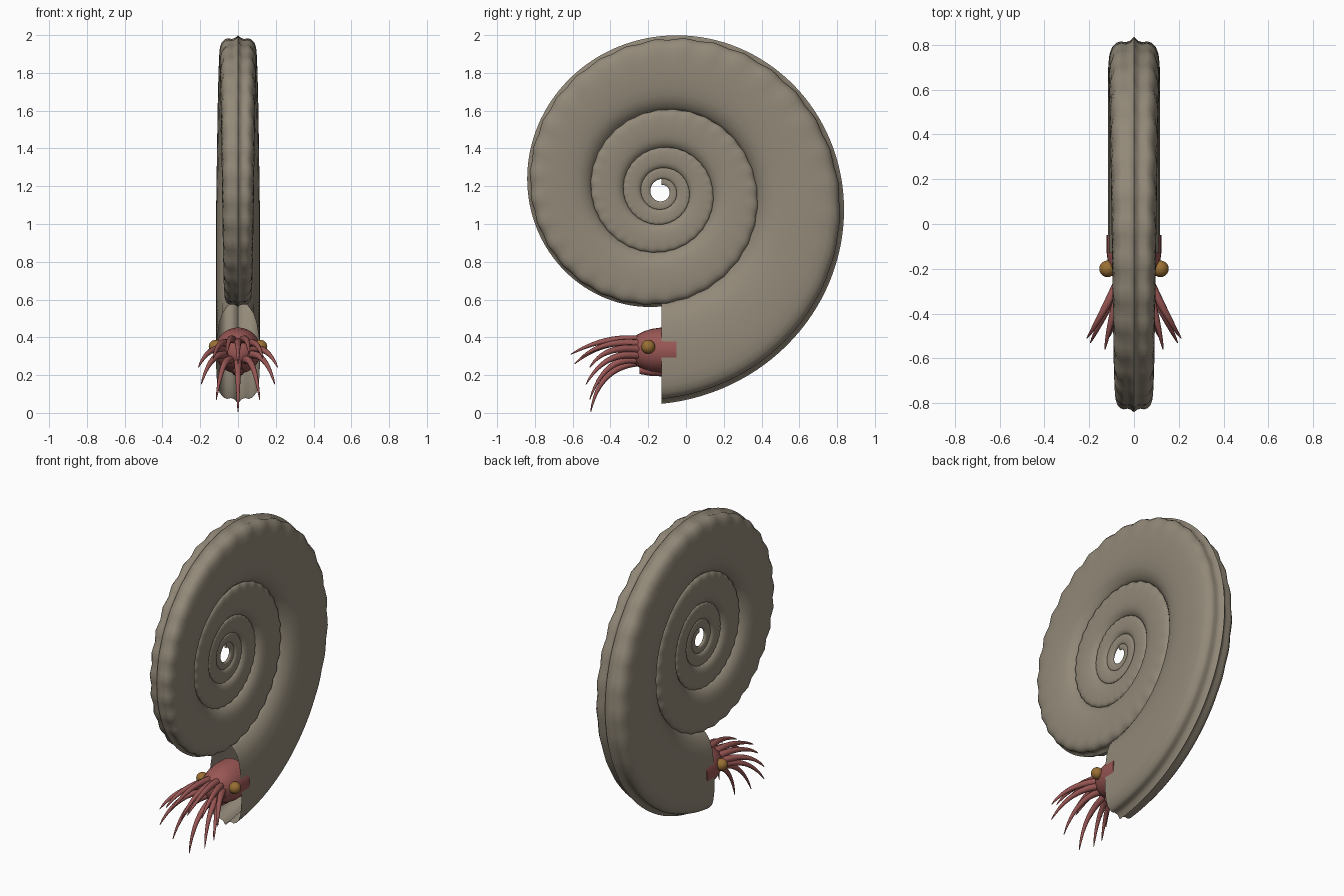
import bpy, bmesh, math
from mathutils import Vector

cube = bpy.data.objects.get("Cube")
if cube:
    bpy.data.objects.remove(cube, do_unlink=True)


def material(name, rgb):
    m = bpy.data.materials.new(name)
    m.use_nodes = True
    m.diffuse_color = (*rgb, 1)
    bsdf = next(n for n in m.node_tree.nodes if n.type == 'BSDF_PRINCIPLED')
    bsdf.inputs["Base Color"].default_value = (*rgb, 1)
    bsdf.inputs["Roughness"].default_value = 0.7
    return m


SHELL = material("shell tan", (0.29, 0.25, 0.19))
FLESH = material("flesh red", (0.32, 0.095, 0.09))
EYE = material("eye amber", (0.32, 0.16, 0.035))


def smooth(obj, angle):
    bpy.ops.object.select_all(action='DESELECT')
    obj.select_set(True)
    bpy.context.view_layer.objects.active = obj
    bpy.ops.object.shade_smooth_by_angle(angle=math.radians(angle))


def loft(name, rings, mat, cap_start=True, cap_end=True, angle=40):
    """Skin a list of closed rings of points."""
    bm = bmesh.new()
    loops = [[bm.verts.new(p) for p in ring] for ring in rings]
    for a, b in zip(loops, loops[1:]):
        for i in range(len(a)):
            j = (i + 1) % len(a)
            bm.faces.new((a[i], a[j], b[j], b[i]))
    if cap_start:
        bm.faces.new(loops[0][::-1])
    if cap_end:
        bm.faces.new(loops[-1])
    bmesh.ops.recalc_face_normals(bm, faces=bm.faces)
    mesh = bpy.data.meshes.new(name)
    bm.to_mesh(mesh)
    bm.free()
    mesh.materials.append(mat)
    obj = bpy.data.objects.new(name, mesh)
    bpy.context.collection.objects.link(obj)
    smooth(obj, angle)
    return obj


# Coiled shell: keeled cross-section swept along a growing spiral, open at the mouth
GROWTH, TURNS, STEPS, RIBS = 1.85, 4.5, 128, 32
CENTRE_Y, CENTRE_Z, MOUTH_R = -0.13, 1.17, 1.122
# (height from inner to outer edge, half width)
half = [(-0.04, 0.3), (0, 0.48), (0.07, 0.7), (0.17, 0.85), (0.3, 0.94),
        (0.45, 0.99), (0.6, 1), (0.72, 0.98), (0.82, 0.93), (0.89, 0.83),
        (0.935, 0.66), (0.95, 0.5), (0.94, 0.32), (0.955, 0.15)]
section = half + [(1, 0)] + [(u, -w) for u, w in reversed(half)]

rings = []
count = int(TURNS * STEPS)
for k in range(count + 1):
    t = TURNS - k / STEPS            # turns left before the mouth
    a = 2 * math.pi * t
    outer = MOUTH_R * GROWTH ** -t
    inner = outer / GROWTH
    width = min(0.119 * outer, 0.116)
    fade = min(1, max(0, (t - 0.12) / 0.25))
    wave = math.sin(RIBS * a) * fade
    ring = []
    for u, w in section:
        rib = max(0, min(1, (u - 0.6) / 0.3)) * (u < 0.99) * wave
        r = inner + (outer - inner) * (u + 0.012 * rib)
        ring.append((w * width * (1 + 0.05 * rib),
                     CENTRE_Y + r * math.sin(a), CENTRE_Z - r * math.cos(a)))
    rings.append(ring)
loft("shell", rings, SHELL, cap_end=False, angle=50)


# Head: turned body set in the mouth of the shell
HEAD_Z = 0.33


def turned(profile, z, sides=32):
    return [[(r * math.cos(2 * math.pi * i / sides), y,
              z + r * math.sin(2 * math.pi * i / sides)) for i in range(sides)]
            for y, r in profile]


loft("head", turned([(-0.05, 0.122), (-0.13, 0.122), (-0.18, 0.115), (-0.22, 0.103),
                     (-0.26, 0.083), (-0.285, 0.055), (-0.295, 0.02)], HEAD_Z), FLESH)

# Funnel under the head
loft("funnel", turned([(-0.12, 0.035), (-0.19, 0.032), (-0.245, 0.022)], 0.228, 16), FLESH)

# Eyes
for side, label in ((1, "left"), (-1, "right")):
    bpy.ops.mesh.primitive_uv_sphere_add(segments=24, ring_count=12, radius=0.037,
                                         location=(side * 0.118, -0.2, 0.35))
    eye = bpy.context.object
    eye.name = label + "_eye"
    eye.data.materials.append(EYE)
    smooth(eye, 60)


# Arms: tapering tubes that arch out from the face and droop
def arm(name, root, mid, tip):
    p0, p1, p2 = Vector(root), Vector(mid), Vector(tip)
    n, sides, tube = 12, 10, []
    for k in range(n + 1):
        s = k / n
        c = p0 * (1 - s) ** 2 + p1 * 2 * s * (1 - s) + p2 * s * s
        d = ((p1 - p0) * (1 - s) + (p2 - p1) * s).normalized()
        e = d.cross(Vector((0.2, 0, 1))).normalized()
        f = d.cross(e)
        r = 0.021 * (1 - s) ** 0.7 + 0.002
        tube.append([c + (e * math.cos(q) + f * math.sin(q)) * r
                     for q in (2 * math.pi * i / sides for i in range(sides))])
    loft(name, tube, FLESH, angle=60)


# (root angle from straight up, tip)
paired = [(25, (0.06, -0.61, 0.31)), (55, (0.13, -0.56, 0.29)),
          (85, (0.21, -0.51, 0.24)), (115, (0.195, -0.53, 0.15)),
          (148, (0.115, -0.51, 0.07))]
for n, (deg, tip) in enumerate(paired):
    q = math.radians(deg)
    for side, label in ((1, "left"), (-1, "right")):
        root = (side * 0.06 * math.sin(q), -0.24, HEAD_Z + 0.06 * math.cos(q))
        mid = (side * (0.5 * tip[0] + 0.05 * math.sin(q)), -0.43,
               HEAD_Z + 0.03 + 0.06 * math.cos(q))
        arm(f"{label}_arm_{n + 1}", root, mid, (side * tip[0], tip[1], tip[2]))
arm("lower_arm", (0, -0.24, 0.27), (0, -0.46, 0.25), (0, -0.505, 0.004))
arm("upper_arm", (0, -0.24, 0.37), (0, -0.43, 0.4), (0, -0.59, 0.26))
